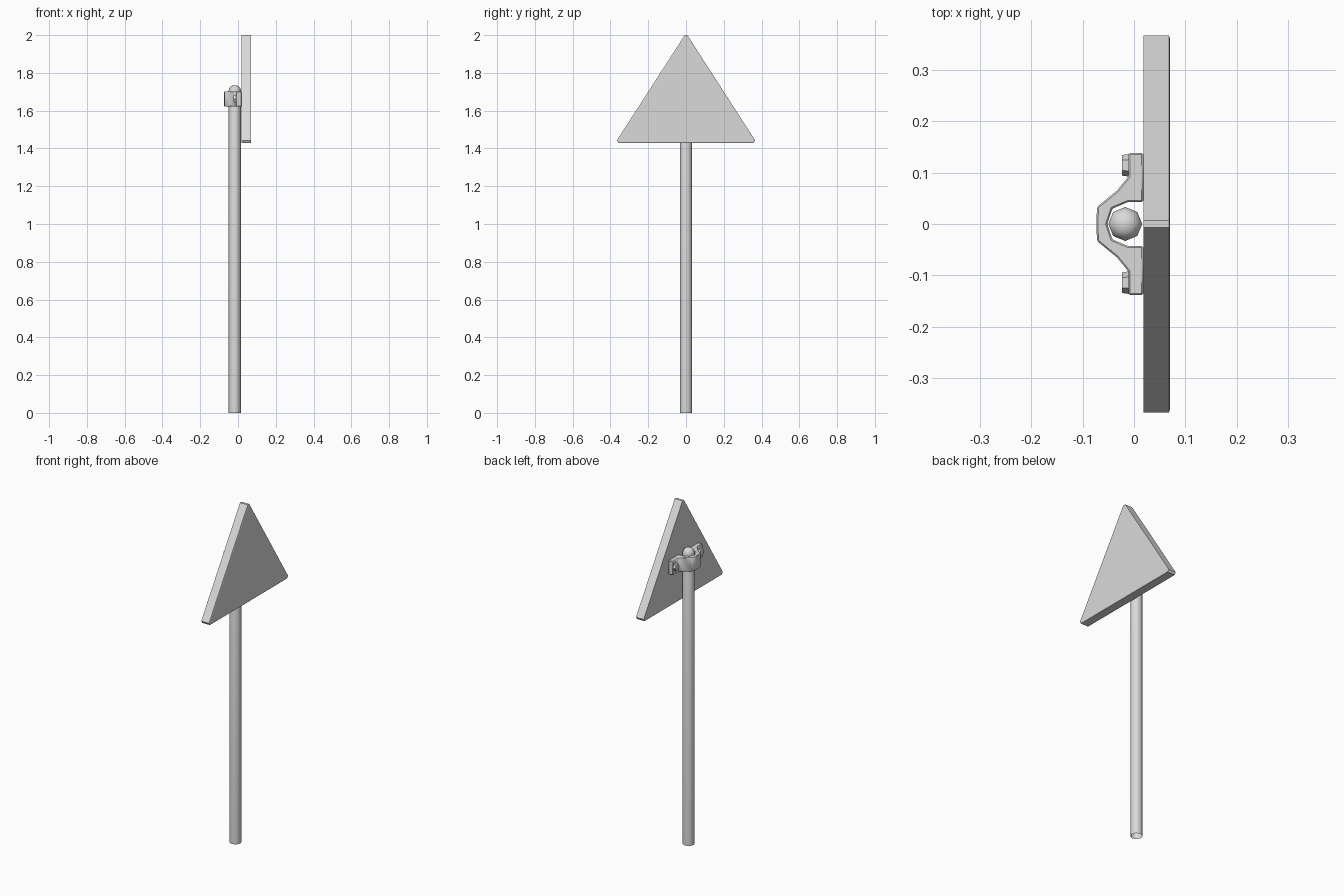
import bpy, bmesh, math
from mathutils import Matrix, Vector

cube = bpy.data.objects.get("Cube")
if cube:
    bpy.data.objects.remove(cube, do_unlink=True)

GREY = (0.7, 0.7, 0.7, 1)
metal = bpy.data.materials.new("light grey metal")
metal.use_nodes = True
metal.diffuse_color = GREY
metal.node_tree.nodes["Principled BSDF"].inputs["Base Color"].default_value = GREY


def finish(bm, name, smooth=False):
    """Turn a bmesh into a named object with the shared material."""
    bmesh.ops.recalc_face_normals(bm, faces=bm.faces)
    mesh = bpy.data.meshes.new(name)
    bm.to_mesh(mesh)
    bm.free()
    mesh.materials.append(metal)
    obj = bpy.data.objects.new(name, mesh)
    bpy.context.collection.objects.link(obj)
    if smooth:
        bpy.ops.object.select_all(action="DESELECT")
        obj.select_set(True)
        bpy.context.view_layer.objects.active = obj
        bpy.ops.object.shade_smooth_by_angle(angle=math.radians(50))
    return obj


def prism(points, direction):
    """Extrude a closed outline along a direction."""
    bm = bmesh.new()
    face = bm.faces.new([bm.verts.new(p) for p in points])
    cap = bmesh.ops.extrude_face_region(bm, geom=[face], use_keep_orig=True)["geom"]
    verts = [g for g in cap if isinstance(g, bmesh.types.BMVert)]
    bmesh.ops.translate(bm, verts=verts, vec=direction)
    front = [g for g in cap if isinstance(g, bmesh.types.BMFace)][0]
    return bm, front


# Post: open-bottomed octagonal tube with a low dome on top
SIDES = 8
AXIS_X = -0.017
bm = bmesh.new()
rings = []
for radius, z in ((0.033, 0), (0.033, 1.705), (0.029, 1.72), (0.018, 1.731)):
    rings.append([bm.verts.new((AXIS_X + radius * math.cos(math.tau * i / SIDES),
                                radius * math.sin(math.tau * i / SIDES), z))
                  for i in range(SIDES)])
for low, high in zip(rings, rings[1:]):
    for i in range(SIDES):
        j = (i + 1) % SIDES
        bm.faces.new((low[i], low[j], high[j], high[i]))
tip = bm.verts.new((AXIS_X, 0, 1.735))
for i in range(SIDES):
    bm.faces.new((rings[-1][i], rings[-1][(i + 1) % SIDES], tip))
finish(bm, "post", smooth=True)

# Triangular sign board with clipped corners and a softened front rim
half = [(0.358, 1.43), (0.366, 1.443), (0.007, 2.0)]
outline = half + [(-y, z) for y, z in reversed(half)]
bm, front = prism([(0.018, y, z) for y, z in outline], Vector((0.05, 0, 0)))
bm.normal_update()
bmesh.ops.inset_region(bm, faces=[front], thickness=0.006)
bmesh.ops.translate(bm, verts=front.verts[:], vec=(0.002, 0, 0))
finish(bm, "sign_board")

# Clamp bracket wrapping behind the post, with a flat foot on each side
outer = [(-0.072, 0.033), (-0.033, 0.065), (-0.011, 0.092),
         (-0.011, 0.138), (0.018, 0.138)]
inner = [(0.018, 0.043), (-0.011, 0.043), (-0.042, 0.03)]
side = outer + inner
loop = side + [(-0.052, 0)] + [(x, -y) for x, y in reversed(side)] + [(-0.073, 0)]
bm, _ = prism([(x, y, 1.621) for x, y in loop], Vector((0, 0, 0.081)))
clamp = finish(bm, "clamp_bracket", smooth=True)
rim = clamp.modifiers.new("soft_edges", "BEVEL")
rim.width = 0.003
rim.segments = 1

# Bolt heads on the two feet
for label, sign in (("left", 1), ("right", -1)):
    bm = bmesh.new()
    bmesh.ops.create_cone(bm, cap_ends=True, segments=6, radius1=0.022,
                          radius2=0.02, depth=0.014,
                          matrix=Matrix.Translation((-0.016, sign * 0.114, 1.662))
                          @ Matrix.Rotation(-math.pi / 2, 4, "Y"))
    finish(bm, "bolt_head_" + label)
